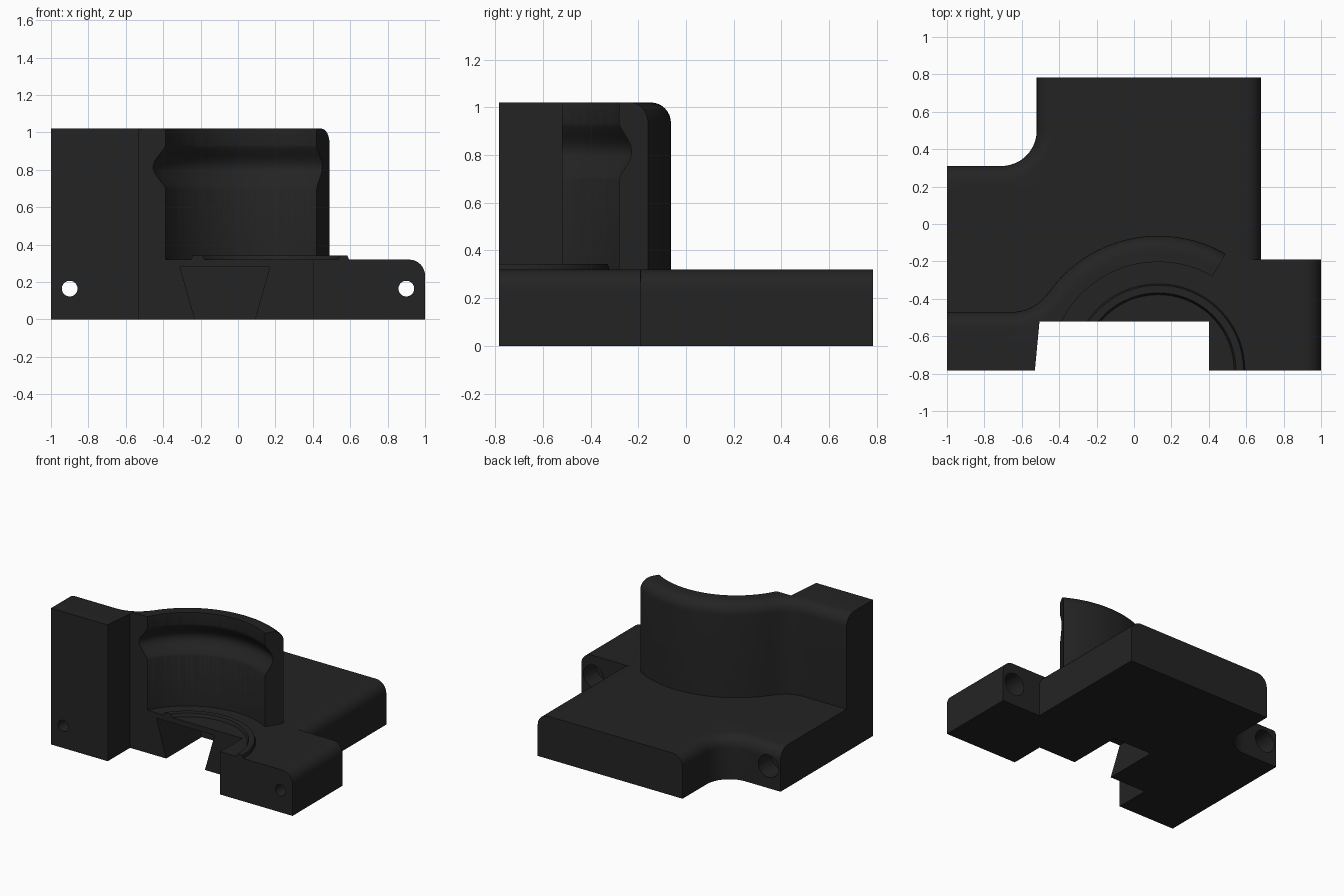
import bpy, bmesh, math
from math import radians, cos, sin, pi
from mathutils import Vector

if "Cube" in bpy.data.objects:
    bpy.data.objects.remove(bpy.data.objects["Cube"])

MAT = bpy.data.materials.new("matte_black")
MAT.diffuse_color = (0.017, 0.017, 0.017, 1)
MAT.use_nodes = True
MAT.node_tree.nodes["Principled BSDF"].inputs["Base Color"].default_value = MAT.diffuse_color

CX, CY = 0.13, -0.783        # axis of the curved wall
FRONT, BACK, TOP = -0.783, 0.783, 0.32
NOTCH_Y = -0.52
FILLET = 0.085


def new_object(name, bm):
    bmesh.ops.recalc_face_normals(bm, faces=bm.faces[:])
    me = bpy.data.meshes.new(name)
    bm.to_mesh(me)
    bm.free()
    me.materials.append(MAT)
    ob = bpy.data.objects.new(name, me)
    bpy.context.collection.objects.link(ob)
    return ob


def arc(cx, cy, r, a0, a1, n):
    return [(cx + r * cos(radians(a0 + (a1 - a0) * i / n)),
             cy + r * sin(radians(a0 + (a1 - a0) * i / n))) for i in range(n + 1)]


def prism(name, loop, vec, round_edge=None):
    """Extrude a 3D loop along vec; round the far edges chosen by round_edge(a, b)."""
    bm = bmesh.new()
    vs = [bm.verts.new(p) for p in loop]
    face = bm.faces.new(vs)
    new = bmesh.ops.extrude_face_region(bm, geom=[face])["geom"]
    far = [g for g in new if isinstance(g, bmesh.types.BMVert)]
    bmesh.ops.translate(bm, verts=far, vec=vec)
    if round_edge:
        far = set(far)
        edges = [e for e in bm.edges if e.verts[0] in far and e.verts[1] in far
                 and round_edge(e.verts[0].co, e.verts[1].co)]
        bmesh.ops.bevel(bm, geom=edges, offset=FILLET, segments=8, profile=0.5,
                        affect='EDGES', clamp_overlap=False)
    return new_object(name, bm)


def revolve(name, profile, start, end_of, steps):
    """Sweep a closed (r, z) profile about the wall axis; end angle may depend on r."""
    bm = bmesh.new()
    rows = []
    for i in range(steps + 1):
        row = []
        for r, z in profile:
            a = radians(start + (end_of(r) - start) * i / steps)
            row.append(bm.verts.new((CX + r * cos(a), CY + r * sin(a), z)))
        rows.append(row)
    n = len(profile)
    for a, b in zip(rows, rows[1:]):
        for j in range(n):
            k = (j + 1) % n
            bm.faces.new((a[j], a[k], b[k], b[j]))
    bm.faces.new(rows[0])
    bm.faces.new(rows[-1])
    return new_object(name, bm)


def cut(target, cutter):
    m = target.modifiers.new("cut", 'BOOLEAN')
    m.operation, m.solver, m.object = 'DIFFERENCE', 'EXACT', cutter
    bpy.context.view_layer.objects.active = target
    bpy.ops.object.modifier_apply(modifier=m.name)
    bpy.data.objects.remove(cutter, do_unlink=True)


def bore(x, y0, y1, r):
    loop = [(px, y0, pz) for px, pz in arc(x, 0.165, r, 0, 350, 35)]
    return prism("bore_cutter", loop, (0, y1 - y0, 0))


# Base plate with front notch, rear tab corner and rounded side edges
outline = [(-1, FRONT), (-0.53, FRONT), (-0.53, NOTCH_Y), (0.40, NOTCH_Y), (0.40, FRONT),
           (1, FRONT), (1, -0.19), (0.68, -0.19), (0.68, BACK), (-0.52, BACK)]
outline += arc(-0.71, 0.50, 0.19, 0, -90, 14) + [(-1, 0.31)]


def base_round(a, b):
    right = min(a.x, b.x) > 0.99
    left = max(a.x, b.x) < -0.5 and min(a.y, b.y) > 0.3
    return right or left


base = prism("base_plate", [(x, y, 0) for x, y in outline], (0, 0, TOP), base_round)

# Rounded top edge on the right of the rear plate
corner = [(0.68 - FILLET + x, TOP - FILLET + z)
          for x, z in arc(0, 0, FILLET, 0, 90, 8)]
corner += [(0.68 - FILLET, TOP + 0.05), (0.73, TOP + 0.05), (0.73, TOP - FILLET)]
cut(base, prism("edge_cutter", [(x, -0.189, z) for x, z in corner], (0, 1.1, 0)))

# Dovetail slot opening into the notch and the underside
slope = 0.08 / 0.28
slot = [(-0.23 + slope * 0.05, -0.05), (0.09 - slope * 0.05, -0.05), (0.17, 0.28), (-0.31, 0.28)]
cut(base, prism("slot_cutter", [(x, NOTCH_Y - 0.05, z) for x, z in slot], (0, 0.47, 0)))

# Bolt holes with wider bores from the rear
for x, rear in ((-0.9, 0.31), (0.9, -0.19)):
    cut(base, bore(x, -0.9, rear + 0.1, 0.042))
    cut(base, bore(x, rear - 0.15, rear + 0.05, 0.083))

# Curved wall running into the tall left block
RI, RO, RS = 0.58, 0.72, 0.227
sx, sy = -0.65, -0.47 + RS                     # centre of the blending curve
blend = math.degrees(math.atan2(sy - CY, sx - CX))
inner = arc(CX, CY, RI, 153, 60, 31)
outer = arc(CX, CY, RO, 60, blend, 30)
sweep = arc(sx, sy, RS, blend - 180, -90, 10)[1:]
wall_loop = [(-1, FRONT), (-0.53, FRONT), (-0.53, NOTCH_Y), (-0.389, NOTCH_Y)]
wall_loop += inner + outer + sweep + [(-1, -0.47)]


def wall_round(a, b):
    def on_back(p):
        d = math.hypot(p.x - CX, p.y - CY)
        return d > RO - 0.005 and p.y > -0.475
    return on_back(a) and on_back(b)


wall = prism("curved_wall", [(x, y, TOP) for x, y in wall_loop], (0, 0, 1.02 - TOP), wall_round)

# Smooth groove around the inside of the wall
groove = [(0.50, 0.67), (0.575, 0.67)]
groove += [(0.575 + 0.066 * (0.5 + 0.5 * cos(pi * t / 8)), 0.815 + 0.14 * t / 8)
           for t in range(-8, 9)]
groove += [(0.575, 0.96), (0.50, 0.96)]
cut(wall, revolve("groove_cutter", groove, 51, lambda r: 168, 39))

# Low raised ring on the plate, ending at the notch
ring = [(0.405, 0.31), (0.405, TOP), (0.415, 0.343), (0.455, 0.343), (0.463, TOP), (0.463, 0.31)]
ring_obj = revolve("raised_ring", ring, 0,
                   lambda r: 180 - math.degrees(math.asin((NOTCH_Y - CY) / r)), 48)

for ob in (base, wall, ring_obj):
    bpy.ops.object.select_all(action='DESELECT')
    ob.select_set(True)
    bpy.context.view_layer.objects.active = ob
    bpy.ops.object.shade_smooth_by_angle(angle=radians(30))
